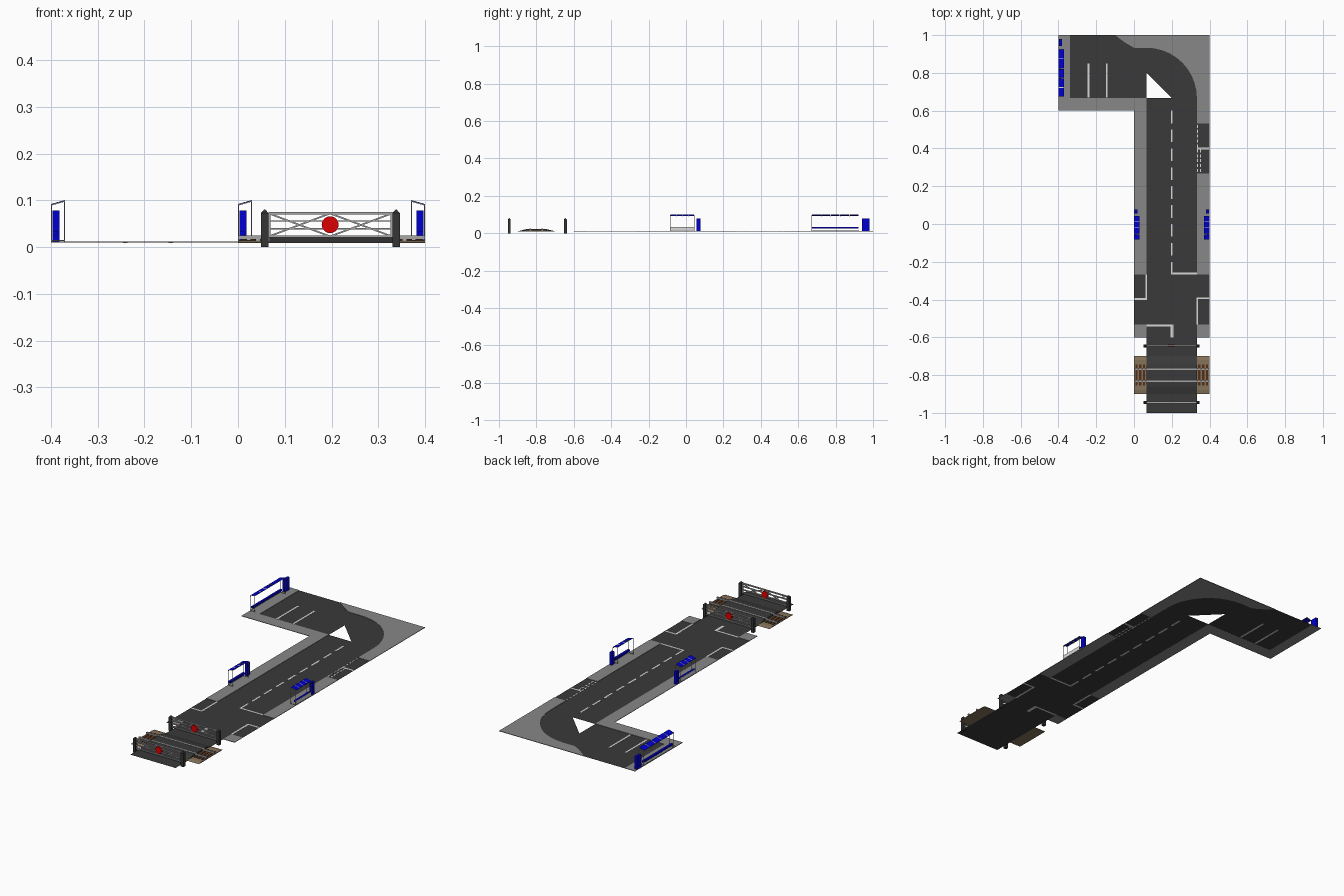
import bpy, bmesh, math
from mathutils import Vector, Matrix

if "Cube" in bpy.data.objects:
    bpy.data.objects.remove(bpy.data.objects["Cube"])


def material(name, r, g, b):
    m = bpy.data.materials.new(name)
    m.diffuse_color = (r, g, b, 1)
    m.use_nodes = True
    m.node_tree.nodes["Principled BSDF"].inputs["Base Color"].default_value = m.diffuse_color
    return m


ASPHALT = material("asphalt", 0.042, 0.042, 0.042)
PAVING = material("paving", 0.245, 0.245, 0.245)
PAINT = material("road_paint", 0.7, 0.7, 0.7)
BALLAST = material("ballast", 0.24, 0.175, 0.105)
WOOD = material("sleeper_wood", 0.085, 0.026, 0.01)
STEEL = material("steel", 0.38, 0.38, 0.38)
DARK = material("dark_frame", 0.035, 0.035, 0.035)
BLUE = material("blue", 0.0, 0.0, 0.65)
RED = material("red", 0.72, 0.0, 0.0)


class Part:
    """Collects simple solids into one single-coloured object."""
    def __init__(self, name, mat):
        self.name, self.mat, self.bm = name, mat, bmesh.new()

    def box(self, x0, x1, y0, y1, z0, z1):
        c = ((x0 + x1) / 2, (y0 + y1) / 2, (z0 + z1) / 2)
        s = (abs(x1 - x0), abs(y1 - y0), abs(z1 - z0), 1)
        bmesh.ops.create_cube(self.bm, size=1, matrix=Matrix.Translation(c) @ Matrix.Diagonal(s))

    def sheet(self, pts, z):
        return self.bm.faces.new([self.bm.verts.new((x, y, z)) for x, y in pts])

    def rect(self, x0, x1, y0, y1, z):
        self.sheet([(x0, y0), (x1, y0), (x1, y1), (x0, y1)], z)

    def prism(self, pts, depth):
        """Extrude a 3D outline along the vector depth."""
        f = self.bm.faces.new([self.bm.verts.new(p) for p in pts])
        new = bmesh.ops.extrude_face_region(self.bm, geom=[f], use_keep_orig=True)["geom"]
        bmesh.ops.translate(self.bm, vec=depth, verts=[v for v in new if isinstance(v, bmesh.types.BMVert)])

    def bar(self, a, b, w):
        a, b = Vector(a), Vector(b)
        d = b - a
        m = Matrix.Translation((a + b) / 2) @ d.to_track_quat('Z', 'Y').to_matrix().to_4x4()
        bmesh.ops.create_cube(self.bm, size=1, matrix=m @ Matrix.Diagonal((w, w, d.length, 1)))

    def done(self, solid=True):
        if solid:
            bmesh.ops.recalc_face_normals(self.bm, faces=self.bm.faces)
        me = bpy.data.meshes.new(self.name)
        self.bm.to_mesh(me)
        self.bm.free()
        me.materials.append(self.mat)
        ob = bpy.data.objects.new(self.name, me)
        bpy.context.collection.objects.link(ob)
        return ob


L, R, Z = 0.067, 0.333, 0.01      # road edges and ground level
arc = [(L + 0.266 * math.cos(math.radians(t)), 0.667 + 0.266 * math.sin(math.radians(t)))
       for t in range(0, 91, 9)]

# Road surface: straight, junction arms, parking bay, bend with open triangle
road = Part("road", ASPHALT)
road.rect(L, R, -1, -0.89, Z)
road.rect(L, R, -0.71, 0.667, Z)
road.rect(0, L, -0.533, -0.267, Z)
road.rect(R, 0.4, -0.533, -0.267, Z)
road.rect(R, 0.4, 0.267, 0.533, Z)
road.sheet([(L, 0.8), (0.2, 0.667)] + arc, Z)
road.sheet([(-0.34, 0.667), (L, 0.667), (L, 0.933), (0, 0.933), (-0.05, 0.962), (-0.1, 1), (-0.34, 1)], Z)
road.done(False)

# Raised pavements
pave = Part("pavement", PAVING)
z0, z1 = 0.0095, 0.012
for x0, x1, y0, y1 in [(0, L, -0.6, -0.533), (0, L, -0.267, 0.6), (R, 0.4, -0.6, -0.533),
                       (R, 0.4, -0.267, 0.267), (R, 0.4, 0.533, 0.6),
                       (-0.4, L, 0.6, 0.667), (-0.4, -0.34, 0.667, 1)]:
    pave.box(x0, x1, y0, y1, z0, z1)
outer = [(R, 0.6), (0.4, 0.6), (0.4, 1), (-0.1, 1), (-0.05, 0.962), (0, 0.933)] + arc[::-1]
pave.prism([(x, y, z0) for x, y in outer], (0, 0, z1 - z0))
pave.done()

# Painted road markings, showing on both sides of the thin road sheet
mark = Part("road_markings", PAINT)
lines = [(0.195, 0.205, 0.533 - 0.1 * k, 0.6 - 0.1 * k) for k in range(8)]
lines += [(0.195, 0.205, -0.258, -0.2), (0.195, R, -0.268, -0.258),
          (L, 0.192, -0.542, -0.532), (0.192, 0.208, -0.6, -0.532),
          (0.06, 0.07, -0.393, -0.267), (0, 0.07, -0.403, -0.393),
          (0.33, 0.34, -0.533, -0.398), (0.33, 0.4, -0.398, -0.388),
          (R, 0.4, 0.395, 0.405),
          (-0.246, -0.236, 0.67, 0.85), (-0.149, -0.139, 0.67, 0.85)]
for k in range(10):
    y = 0.275 + 0.026 * k
    lines.append((0.333, 0.339, y, y + 0.016))
    if k < 5:
        lines.append((0.349, 0.356, y, y + 0.016))
for x0, x1, y0, y1 in lines:
    mark.box(x0, x1, y0, y1, Z - 0.0008, Z + 0.001)
mark.done()

# Level crossing: road hump, ballast, sleepers, rails
hump = Part("crossing_hump", ASPHALT)
hump.prism([(L, -0.9, Z), (L, -0.86, 0.021), (L, -0.84, 0.023), (L, -0.76, 0.023),
            (L, -0.74, 0.021), (L, -0.7, Z)], (R - L, 0, 0))
hump.done()
bed, sleepers = Part("ballast_bed", BALLAST), Part("sleepers", WOOD)
for s in (0, R):
    bed.prism([(s, -0.9, Z), (s, -0.88, 0.014), (s, -0.72, 0.014), (s, -0.7, Z)], (0.067, 0, 0))
    for k in range(3):
        x = s + 0.013 + 0.02 * k
        sleepers.box(x - 0.006, x + 0.006, -0.855, -0.745, 0.013, 0.017)
bed.done()
sleepers.done()
rails = Part("rails", STEEL)
for y in (-0.768, -0.832):
    rails.box(0, 0.4, y - 0.004, y + 0.004, 0.016, 0.0245)
rails.done()

# Crossing gates
for label, y in (("front", -0.945), ("rear", -0.645)):
    posts = Part(label + "_gate_posts", DARK)
    for x in (0.057, 0.338):
        posts.box(x - 0.008, x + 0.008, y - 0.008, y + 0.008, 0, 0.073)
        bmesh.ops.create_cone(posts.bm, cap_ends=True, segments=4, radius1=0.0113, radius2=0.001, depth=0.008,
                              matrix=Matrix.Translation((x, y, 0.077)) @ Matrix.Rotation(math.pi / 4, 4, 'Z'))
    posts.done()
    gate = Part(label + "_gate_bars", STEEL)
    for z, w in ((0.0725, 0.0045), (0.056, 0.003), (0.039, 0.003), (0.0225, 0.0045)):
        gate.box(0.065, 0.33, y - 0.0045, y + 0.0045, z - w / 2, z + w / 2)
    for x0, x1 in ((0.066, 0.197), (0.197, 0.329)):
        gate.bar((x0, y, 0.023), (x1, y, 0.072), 0.0035)
        gate.bar((x0, y, 0.072), (x1, y, 0.023), 0.0035)
    for x in (0.067, 0.328):
        gate.bar((x, y, 0.021), (x, y, 0.074), 0.004)
    gate.done()
    disc = Part(label + "_gate_disc", RED)
    bmesh.ops.create_cone(disc.bm, cap_ends=True, segments=24, radius1=0.018, radius2=0.018, depth=0.012,
                          matrix=Matrix.Translation((0.197, y, 0.048)) @ Matrix.Rotation(math.pi / 2, 4, 'X'))
    disc.done()


# Bus shelters: d is the direction from the back edge to the road
def shelter(name, x, d, y0, y1, sign0, sign1, bays, back_panel):
    X = lambda u: x + d * u
    frame, roof, seat = Part(name + "_frame", STEEL), Part(name + "_roof", BLUE), Part(name + "_seat", BLUE)
    ribs, sign = Part(name + "_roof_ribs", PAINT), Part(name + "_sign", BLUE)
    b, f, w = 0.001, 0.029, 0.0018
    for y in (y0, y1):
        frame.bar((X(b), y, Z), (X(b), y, 0.09), w)
        frame.bar((X(f), y, Z), (X(f), y, 0.098), w)
        frame.bar((X(b), y, 0.09), (X(f), y, 0.098), w)
        frame.bar((X(b), y, 0.014), (X(f), y, 0.014), w)
    for u, z in ((b, 0.09), (f, 0.098), (b, 0.014)):
        frame.bar((X(u), y0, z), (X(u), y1, z), w)
    step = (y1 - y0) / bays
    for k in range(bays):
        ya = y0 + k * step
        roof.prism([(X(0), ya + 0.002, 0.091), (X(0.03), ya + 0.002, 0.099),
                    (X(0.03), ya + 0.002, 0.1), (X(0), ya + 0.002, 0.092)], (0, step - 0.004, 0))
        if k:
            ribs.bar((X(b), ya, 0.091), (X(f), ya, 0.099), 0.003)
    seat.box(X(0.003), X(0.014), y0 + 0.003, y1 - 0.003, 0.025, 0.034)
    sign.box(X(0.003), X(0.018), sign0, sign1, Z, 0.078)
    if back_panel:
        back = Part(name + "_back_panel", PAINT)
        back.box(X(0.0005), X(0.0015), y0, y1, 0.015, 0.034)
        back.done()
    for p in (frame, roof, ribs, seat, sign):
        p.done()


shelter("left_shelter", 0.0, 1, -0.085, 0.045, 0.055, 0.077, 4, True)
shelter("right_shelter", 0.4, -1, -0.085, 0.045, 0.055, 0.077, 4, True)
shelter("end_shelter", -0.4, 1, 0.672, 0.925, 0.942, 0.98, 5, False)
